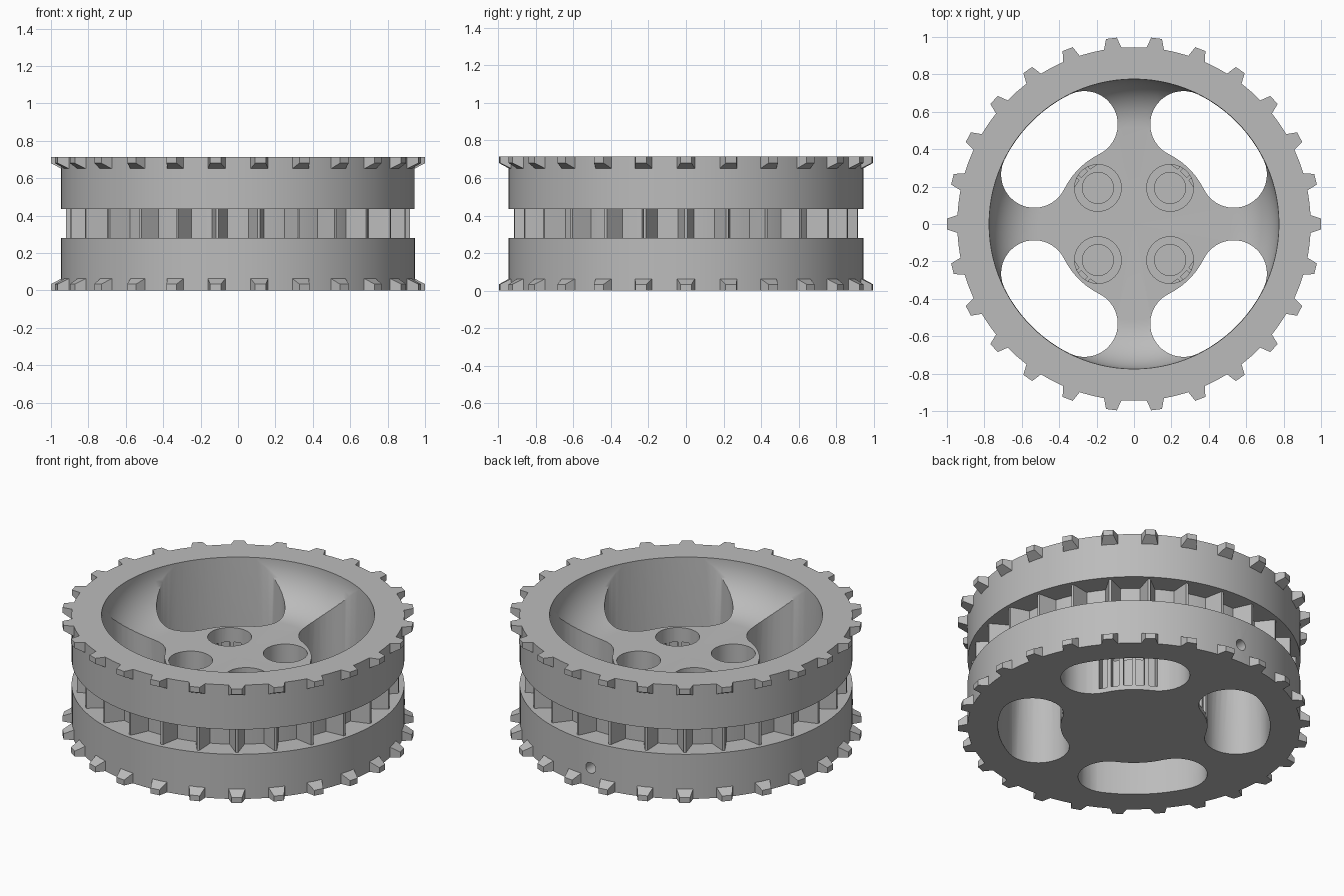
import bpy
import bmesh
from math import sin, cos, pi, radians
from mathutils import Matrix, Vector

if "Cube" in bpy.data.objects:
    bpy.data.objects.remove(bpy.data.objects["Cube"])

HEIGHT = 0.714
DRUM_R = 0.945
HUB_Z = 0.45
COUNT = 26            # teeth per rim and ribs in the groove
PITCH = 2 * pi / COUNT

grey = bpy.data.materials.new("plain grey")
grey.use_nodes = True
grey.diffuse_color = (0.5, 0.5, 0.5, 1)
grey.node_tree.nodes["Principled BSDF"].inputs["Base Color"].default_value = (0.5, 0.5, 0.5, 1)


def finish(bm, name):
    bmesh.ops.recalc_face_normals(bm, faces=bm.faces)
    mesh = bpy.data.meshes.new(name)
    bm.to_mesh(mesh)
    bm.free()
    mesh.materials.append(grey)
    obj = bpy.data.objects.new(name, mesh)
    bpy.context.collection.objects.link(obj)
    return obj


def lathe(bm, profile, steps, centre=(0, 0, 0)):
    """Spin an (r, z) profile that starts and ends on the axis."""
    part = bmesh.new()
    verts = [part.verts.new((r, 0, z)) for r, z in profile]
    edges = [part.edges.new(pair) for pair in zip(verts, verts[1:])]
    bmesh.ops.spin(part, geom=verts + edges, cent=(0, 0, 0), axis=(0, 0, 1),
                   angle=2 * pi, steps=steps, use_duplicate=False)
    bmesh.ops.remove_doubles(part, verts=part.verts, dist=1e-5)
    bmesh.ops.translate(part, verts=part.verts, vec=centre)
    temp = bpy.data.meshes.new("temp")
    part.to_mesh(temp)
    part.free()
    bm.from_mesh(temp)
    bpy.data.meshes.remove(temp)


def loft(bm, lower, upper):
    """Closed solid between two matching outlines."""
    a = [bm.verts.new(p) for p in lower]
    b = [bm.verts.new(p) for p in upper]
    bm.faces.new(a)
    bm.faces.new(b)
    n = len(a)
    for i in range(n):
        j = (i + 1) % n
        bm.faces.new((a[i], a[j], b[j], b[i]))


def prism(bm, outline, z0, z1):
    loft(bm, [(x, y, z0) for x, y in outline], [(x, y, z1) for x, y in outline])


def polar(r, a):
    return (r * cos(a), r * sin(a))


def turned(points, a):
    m = Matrix.Rotation(a, 3, 'Z')
    return [m @ Vector(p) for p in points]


def cut(obj, cutter):
    cutter.hide_render = True
    mod = obj.modifiers.new("cut", 'BOOLEAN')
    mod.operation = 'DIFFERENCE'
    mod.solver = 'EXACT'
    mod.object = cutter
    deps = bpy.context.evaluated_depsgraph_get()
    mesh = bpy.data.meshes.new_from_object(obj.evaluated_get(deps))
    obj.modifiers.clear()
    obj.data = mesh
    bpy.data.objects.remove(cutter)


# Wheel body: grooved drum with a dished top
bowl = [(0.515 + 0.26 * sin(t), 0.71 - 0.26 * cos(t))
        for t in [pi / 2 * i / 12 for i in range(12, -1, -1)]]
bm = bmesh.new()
lathe(bm, [(0, 0), (DRUM_R, 0), (DRUM_R, 0.28), (0.81, 0.28), (0.81, 0.435),
           (DRUM_R, 0.435), (DRUM_R, HEIGHT), (0.775, HEIGHT)] + bowl + [(0, HUB_Z)], 104)
wheel = finish(bm, "wheel_body")

# Four kidney slots leave the spokes
MID_R, END_R, HALF = 0.595, 0.178, radians(18.6)
bm = bmesh.new()
for k in range(4):
    a = pi / 4 + k * pi / 2
    outline = [polar(MID_R + END_R, a - HALF + 2 * HALF * i / 16) for i in range(16)]
    for side, start in ((1, 0), (-1, pi)):
        if side == -1:
            outline += [polar(MID_R - END_R, a + HALF - 2 * HALF * i / 12) for i in range(12)]
        cx, cy = polar(MID_R, a + side * HALF)
        for i in range(17):
            px, py = polar(END_R, a + side * HALF + start + pi * i / 16)
            outline.append((cx + px, cy + py))
    # drop points repeated where arcs meet
    clean = [p for i, p in enumerate(outline)
             if (Vector(p) - Vector(outline[i - 1])).length > 1e-4]
    prism(bm, clean, -0.1, 1)
cut(wheel, finish(bm, "slot_cutter"))

# Counterbored holes in the hub
bm = bmesh.new()
for x in (-0.193, 0.193):
    for y in (-0.193, 0.193):
        lathe(bm, [(0, 0.08), (0.083, 0.08), (0.083, 0.22), (0.125, 0.22),
                   (0.125, 0.6), (0, 0.6)], 40, (x, y, 0))
cut(wheel, finish(bm, "bore_cutter"))

# Flutes on the hub wall inside each slot
bm = bmesh.new()
for k in range(4):
    for i in range(-2, 3):
        a = pi / 4 + k * pi / 2 + i * radians(10)
        box = [(0.375, -0.024), (0.44, -0.024), (0.44, 0.024), (0.375, 0.024)]
        prism(bm, [tuple(p)[:2] for p in turned([(x, y, 0) for x, y in box], a)], 0.03, 0.36)
cut(wheel, finish(bm, "flute_cutter"))

# Small radial hole at the back
bm = bmesh.new()
bmesh.ops.create_cone(bm, cap_ends=True, segments=24, radius1=0.034, radius2=0.034, depth=0.6,
                      matrix=Matrix.Translation((0, 0.75, 0.115)) @ Matrix.Rotation(pi / 2, 4, 'X'))
cut(wheel, finish(bm, "pin_hole_cutter"))

bpy.ops.object.select_all(action='DESELECT')
wheel.select_set(True)
bpy.context.view_layer.objects.active = wheel
bpy.ops.object.shade_smooth_by_angle(angle=radians(30))

# Tapered teeth around both rims
for name, z, up in (("lower_teeth", 0, 1), ("upper_teeth", HEIGHT, -1)):
    bm = bmesh.new()
    for i in range(COUNT):
        base = [(0.935, s * 0.05, z + up * h) for s, h in ((-1, 0), (1, 0))]
        base += [(0.935, s * 0.05, z + up * 0.068) for s in (1, -1)]
        tip = [(1, s * 0.029, z + up * h) for s, h in ((-1, 0), (1, 0))]
        tip += [(1, s * 0.029, z + up * 0.034) for s in (1, -1)]
        loft(bm, turned(base, i * PITCH), turned(tip, i * PITCH))
    finish(bm, name)

# Tapered ribs divide the middle groove into pockets
bm = bmesh.new()
for i in range(COUNT):
    rib = [(0.8, -0.045), (0.92, -0.007), (0.92, 0.007), (0.8, 0.045)]
    loft(bm, turned([(x, y, 0.278) for x, y in rib], i * PITCH),
         turned([(x, y, 0.437) for x, y in rib], i * PITCH))
finish(bm, "groove_ribs")
